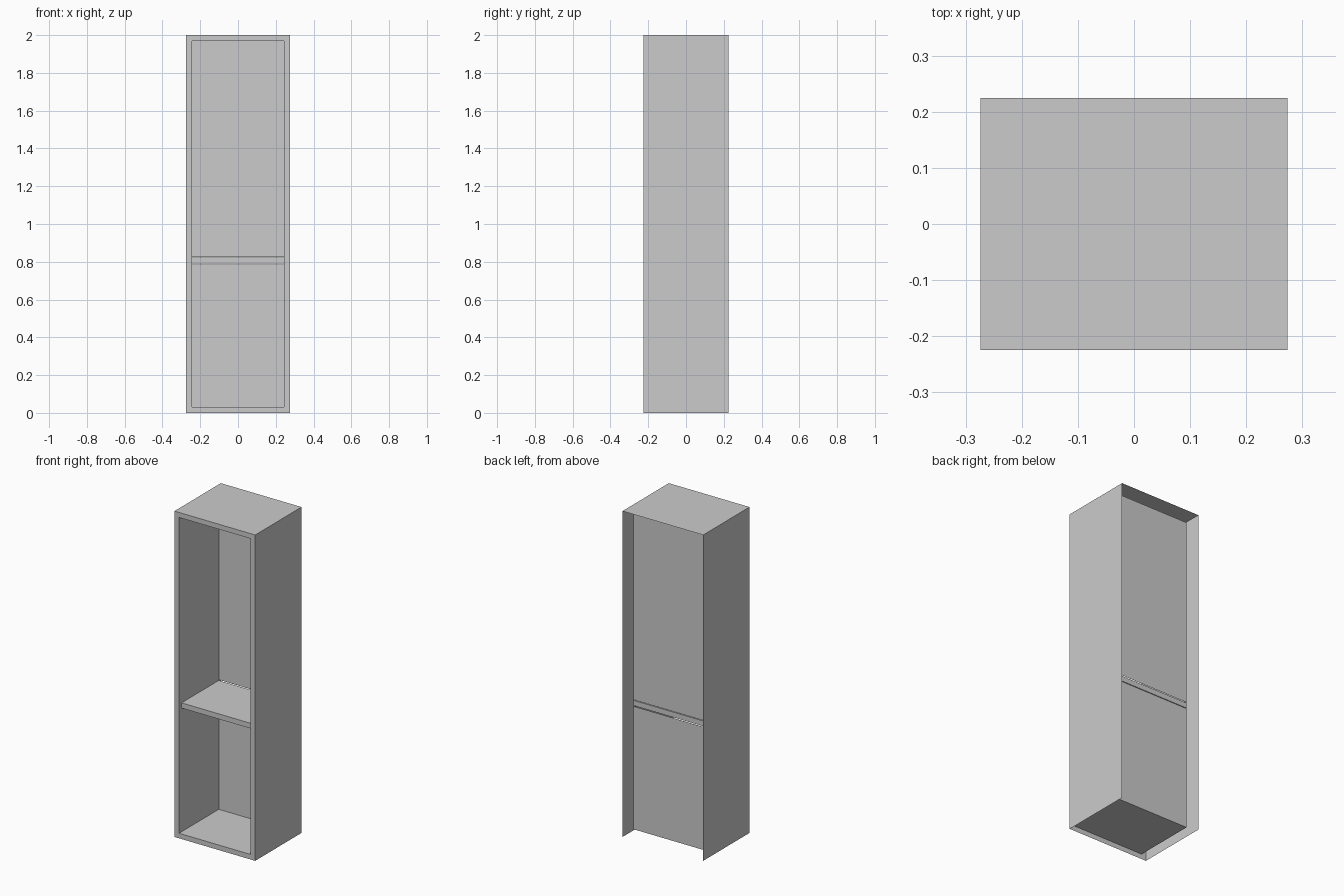
import bpy, bmesh
from mathutils import Matrix, Vector

if "Cube" in bpy.data.objects:
    bpy.data.objects.remove(bpy.data.objects["Cube"])

W, D, H = 0.548, 0.449, 2.0      # outer size
WALL = 0.031                     # frame width
DEPTH = 0.385                    # depth of the cavity
SHELF_Z = (0.79, 0.822)          # underside and top of the shelf
GAP = 0.004                      # slit between shelf and back panel


def box(size, centre):
    bm = bmesh.new()
    m = Matrix.Translation(centre) @ Matrix.Diagonal((*size, 1))
    bmesh.ops.create_cube(bm, size=1, matrix=m)
    bm.normal_update()
    return bm


def finish(bm, name):
    mesh = bpy.data.meshes.new(name)
    bm.to_mesh(mesh)
    bm.free()
    ob = bpy.data.objects.new(name, mesh)
    bpy.context.collection.objects.link(ob)
    return ob


# Cabinet shell: open at the back and underneath, front inset and pushed in
bm = box((W, D, H), (0, 0, H / 2))
open_sides = [f for f in bm.faces if f.normal.y > 0.9 or f.normal.z < -0.9]
bmesh.ops.delete(bm, geom=open_sides, context='FACES')
front = next(f for f in bm.faces if f.normal.y < -0.9)
bmesh.ops.inset_individual(bm, faces=[front], thickness=WALL, use_even_offset=True)
bmesh.ops.inset_individual(bm, faces=[front], thickness=0, depth=-DEPTH)
bm.normal_update()

# Back panel: leave a slot where the shelf passes
back_y = -D / 2 + DEPTH


def back_faces():
    return [f for f in bm.faces
            if all(abs(v.co.y - back_y) < 1e-4 for v in f.verts)]


for z in (SHELF_Z[0] - GAP, SHELF_Z[1] + GAP):
    faces = back_faces()
    geom = set(faces)
    for f in faces:
        geom.update(f.edges, f.verts)
    bmesh.ops.bisect_plane(bm, geom=list(geom), plane_co=Vector((0, 0, z)),
                           plane_no=Vector((0, 0, 1)))
slot = [f for f in back_faces()
        if SHELF_Z[0] < f.calc_center_median().z < SHELF_Z[1]]
bmesh.ops.delete(bm, geom=slot, context='FACES')
finish(bm, "cabinet_shell")

# Shelf: slightly set back from the front frame
front_y = -0.2
finish(box((W - 2 * WALL, back_y - front_y, SHELF_Z[1] - SHELF_Z[0]),
           (0, (back_y + front_y) / 2, sum(SHELF_Z) / 2)), "shelf")
